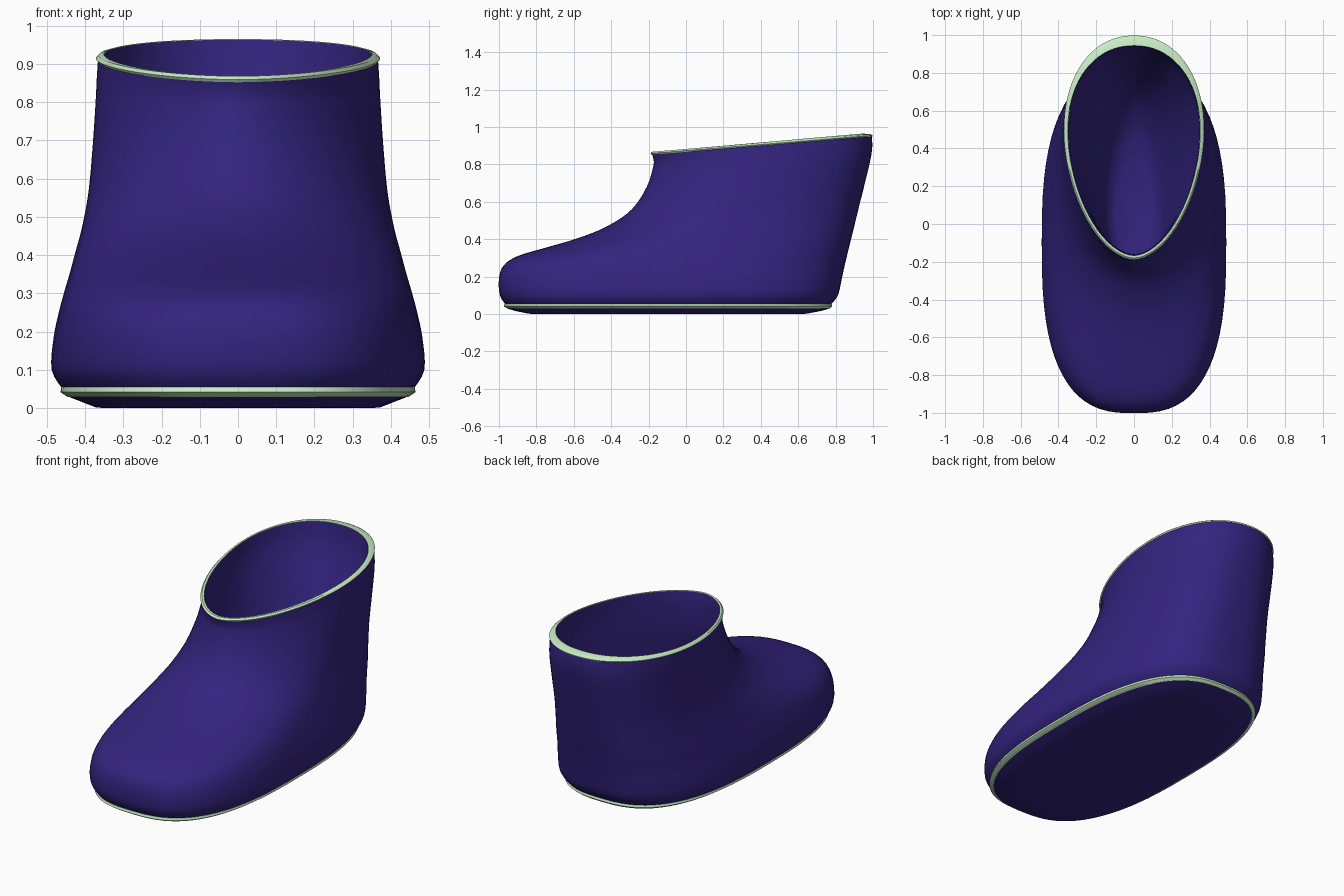
import bpy, bmesh, math

SEG = 72


def material(name, color):
    m = bpy.data.materials.new(name)
    m.diffuse_color = (*color, 1)
    return m


PURPLE = material("purple", (0.033, 0.017, 0.21))
GREEN = material("pale_green", (0.60, 0.87, 0.58))


def ring(row):
    """Egg-shaped loop: front y, front z, back y, back z, half width, widest y, front/back power."""
    yf, zf, yb, zb, w, ym, nf, nb = row
    pts = []
    for i in range(SEG):
        a = 2 * math.pi * i / SEG
        c, s = math.cos(a), math.sin(a)
        n = nb if s > 0 else nf
        x = w * math.copysign(abs(c) ** (2 / n), c)
        t = abs(s) ** (2 / n)
        y = ym + t * ((yb - ym) if s > 0 else (yf - ym))
        pts.append((x, y, zf + (zb - zf) * (y - yf) / (yb - yf)))
    return pts


def refine(rows, steps):
    """Catmull-Rom interpolation between the given rows."""
    out = []
    for i in range(len(rows) - 1):
        p0, p1, p2, p3 = (rows[max(0, min(len(rows) - 1, i + k))] for k in (-1, 0, 1, 2))
        for j in range(steps):
            t = j / steps
            out.append([0.5 * (2 * b + (c - a) * t + (2 * a - 5 * b + 4 * c - d) * t * t
                               + (3 * b - a - 3 * c + d) * t ** 3)
                        for a, b, c, d in zip(p0, p1, p2, p3)])
    return out + [rows[-1]]


def loft(name, rows, mat, steps=1, cap_end=False, closed=False, flip=False, angle=60):
    bm = bmesh.new()
    loops = [[bm.verts.new(p) for p in ring(r)] for r in refine(rows, steps)]
    pairs = list(zip(loops, loops[1:])) + ([(loops[-1], loops[0])] if closed else [])
    for a, b in pairs:
        for i in range(SEG):
            j = (i + 1) % SEG
            bm.faces.new((a[i], a[j], b[j], b[i]))
    if cap_end:
        bm.faces.new(loops[-1])
    if closed:
        bmesh.ops.recalc_face_normals(bm, faces=bm.faces)
    elif flip:
        bmesh.ops.reverse_faces(bm, faces=bm.faces)
    me = bpy.data.meshes.new(name)
    bm.to_mesh(me)
    bm.free()
    ob = bpy.data.objects.new(name, me)
    bpy.context.collection.objects.link(ob)
    me.materials.append(mat)
    bpy.ops.object.select_all(action='DESELECT')
    ob.select_set(True)
    bpy.context.view_layer.objects.active = ob
    bpy.ops.object.shade_smooth_by_angle(angle=math.radians(angle))


# Outer upper, from the sole to the collar
loft("boot_upper", [
    (-.960, .045, .770, .045, .455, -.10, 2.75, 2.7),
    (-.995, .100, .812, .100, .487, -.10, 2.75, 2.7),
    (-1.00, .190, .831, .180, .482, -.08, 2.75, 2.7),
    (-.975, .260, .845, .245, .468, -.05, 2.65, 2.7),
    (-.900, .310, .858, .300, .454, 0.00, 2.5, 2.7),
    (-.750, .355, .870, .350, .440, 0.06, 2.35, 2.7),
    (-.580, .405, .884, .405, .426, 0.12, 2.2, 2.65),
    (-.420, .470, .901, .475, .408, 0.20, 2.05, 2.6),
    (-.290, .560, .924, .570, .391, 0.29, 1.95, 2.5),
    (-.210, .680, .954, .690, .380, 0.38, 1.85, 2.4),
    (-.175, .790, .985, .820, .372, 0.45, 1.8, 2.3),
    (-.175, .832, .996, .895, .369, 0.48, 1.8, 2.2),
    (-.183, .856, .993, .953, .366, 0.49, 1.8, 2.15),
], PURPLE, steps=4)

# Inner lining, tapering down to a rounded floor
loft("lining", [
    (-.167, .866, .943, .963, .350, 0.49, 1.8, 2.15),
    (-.160, .790, .925, .850, .338, 0.48, 1.8, 2.1),
    (-.170, .650, .860, .680, .295, 0.42, 1.9, 2.0),
    (-.220, .480, .770, .480, .240, 0.32, 2.0, 2.0),
    (-.280, .320, .650, .320, .190, 0.20, 2.0, 2.0),
    (-.260, .220, .500, .220, .150, 0.10, 2.0, 2.0),
    (-.180, .180, .340, .180, .110, 0.08, 2.0, 2.0),
], PURPLE, steps=4, cap_end=True, flip=True)

# Pale trim around the collar, sloping outward
loft("collar_trim", [
    (-.184, .852, .995, .949, .367, 0.49, 1.8, 2.15),
    (-.190, .859, .998, .955, .372, 0.49, 1.8, 2.15),
    (-.180, .868, .985, .962, .364, 0.49, 1.8, 2.15),
    (-.167, .868, .944, .965, .351, 0.49, 1.8, 2.15),
    (-.170, .858, .950, .953, .354, 0.49, 1.8, 2.15),
], GREEN, closed=True, angle=35)

# Pale welt between upper and sole
loft("welt", [
    (-.940, .055, .750, .055, .440, -.10, 2.75, 2.7),
    (-.970, .055, .778, .055, .462, -.10, 2.75, 2.7),
    (-.974, .042, .782, .042, .464, -.10, 2.75, 2.7),
    (-.955, .029, .767, .029, .445, -.10, 2.75, 2.7),
    (-.900, .029, .710, .029, .400, -.10, 2.75, 2.7),
], GREEN, closed=True, angle=35)

# Bevelled sole closing the underside
loft("sole", [
    (-.953, .029, .765, .029, .441, -.10, 2.75, 2.7),
    (-.915, .017, .725, .017, .410, -.10, 2.75, 2.7),
    (-.840, .002, .645, .002, .372, -.10, 2.75, 2.7),
    (-.800, .000, .610, .000, .345, -.10, 2.75, 2.7),
], PURPLE, cap_end=True, flip=True, angle=40)
